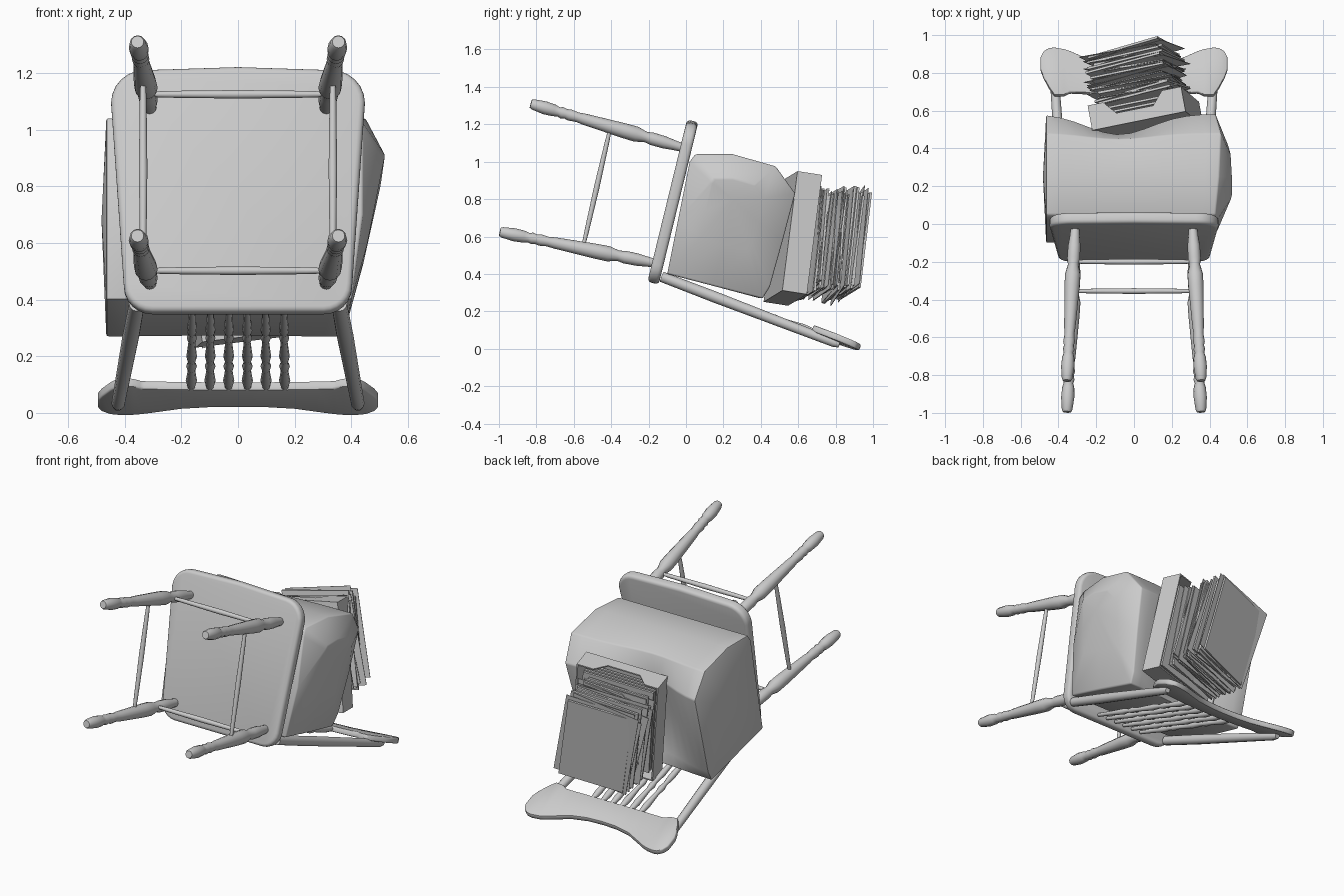
import bpy, bmesh, math, random
from mathutils import Vector, Matrix

if "Cube" in bpy.data.objects:
    bpy.data.objects.remove(bpy.data.objects["Cube"])

random.seed(4)
grey = bpy.data.materials.new("plain_grey")
grey.diffuse_color = (0.6, 0.6, 0.6, 1)
grey.use_nodes = True
grey.node_tree.nodes["Principled BSDF"].inputs["Base Color"].default_value = grey.diffuse_color


def finish(name, bm, angle=35, bevel=0, segs=3):
    bmesh.ops.recalc_face_normals(bm, faces=bm.faces)
    me = bpy.data.meshes.new(name)
    bm.to_mesh(me)
    bm.free()
    ob = bpy.data.objects.new(name, me)
    bpy.context.collection.objects.link(ob)
    me.materials.append(grey)
    bpy.ops.object.select_all(action='DESELECT')
    ob.select_set(True)
    bpy.context.view_layer.objects.active = ob
    if bevel:
        mod = ob.modifiers.new("Bevel", 'BEVEL')
        mod.width, mod.segments, mod.limit_method = bevel, segs, 'ANGLE'
        bpy.ops.object.modifier_apply(modifier=mod.name)
    bpy.ops.object.shade_smooth_by_angle(angle=math.radians(angle))
    return ob


def frame(origin, a, b):
    """Matrix whose local x, y, z are a, b and their normal."""
    a, b = Vector(a).normalized(), Vector(b).normalized()
    n = a.cross(b).normalized()
    b = n.cross(a)
    m = Matrix((a, b, n)).transposed().to_4x4()
    m.translation = Vector(origin)
    return m


def slab(name, m, pts, z0, z1, **kw):
    """Flat outline extruded from z0 to z1 in a local frame."""
    bm = bmesh.new()
    lo = [bm.verts.new(m @ Vector((x, y, z0))) for x, y in pts]
    hi = [bm.verts.new(m @ Vector((x, y, z1))) for x, y in pts]
    bm.faces.new(lo)
    bm.faces.new(hi)
    for i in range(len(pts)):
        j = (i + 1) % len(pts)
        bm.faces.new((lo[i], lo[j], hi[j], hi[i]))
    return finish(name, bm, **kw)


def loft(name, rings, poles=None, **kw):
    """Closed rings joined in order; ends are filled or fanned to poles."""
    bm = bmesh.new()
    vs = [[bm.verts.new(p) for p in r] for r in rings]
    n = len(vs[0])
    for r, s in zip(vs, vs[1:]):
        for i in range(n):
            bm.faces.new((r[i], r[(i + 1) % n], s[(i + 1) % n], s[i]))
    for k, r in enumerate((vs[0], vs[-1])):
        if poles:
            c = bm.verts.new(poles[k])
            for i in range(n):
                bm.faces.new((r[i], r[(i + 1) % n], c))
        else:
            bm.faces.new(r)
    return finish(name, bm, **kw)


def turned(name, p0, p1, profile, sides=12):
    """Lathe-turned rod from p0 to p1; profile holds (fraction, radius)."""
    p0, p1 = Vector(p0), Vector(p1)
    q = (p1 - p0).to_track_quat('Z', 'Y')
    rings = []
    for t, r in profile:
        rings.append([p0.lerp(p1, t) + q @ Vector((r * math.cos(a), r * math.sin(a), 0))
                      for a in (2 * math.pi * i / sides for i in range(sides))])
    return loft(name, rings, angle=40)


# Seat: rounded trapezoid, chair lying on its back
seat_m = frame((0, -0.07, 0.785), (-1, 0, 0), (0, 0.237, 0.971))
outline = []
for cx, cy, r, a0 in ((0.33, 0.317, 0.118, 0), (-0.33, 0.317, 0.118, 90),
                      (-0.303, -0.347, 0.1, 180), (0.303, -0.347, 0.1, 270)):
    for k in range(7):
        a = math.radians(a0 + 15 * k)
        outline.append((cx + r * math.cos(a), cy + r * math.sin(a)))
    if a0 == 0:
        outline.append((0, 0.446))
slab("seat", seat_m, outline, -0.031, 0.031, bevel=0.02, angle=40)

# Legs, from foot to seat
leg_profile = [(0, 0.022), (0.015, 0.028), (0.09, 0.035), (0.15, 0.032), (0.18, 0.025),
               (0.2, 0.031), (0.225, 0.026), (0.25, 0.031), (0.3, 0.026), (0.34, 0.03),
               (0.6, 0.04), (0.68, 0.041), (0.74, 0.028), (0.78, 0.034), (0.86, 0.033),
               (0.93, 0.026), (1, 0.022)]
side_rod = [(0, 0.009), (0.12, 0.012), (0.5, 0.015), (0.88, 0.012), (1, 0.009)]
post_rod = [(0, 0.028), (0.3, 0.03), (0.85, 0.025), (0.97, 0.024), (1, 0.016)]
for s, side in ((-1, "left"), (1, "right")):
    turned("front_leg_" + side, (s * 0.355, -0.83, 1.31), (s * 0.31, 0.0, 1.07), leg_profile)
    turned("back_leg_" + side, (s * 0.355, -0.995, 0.625), (s * 0.31, -0.14, 0.452), leg_profile)
    turned("side_stretcher_" + side, (s * 0.335, -0.405, 1.18), (s * 0.335, -0.55, 0.545), side_rod)
    turned("back_post_" + side, (s * 0.357, -0.13, 0.385), (s * 0.425, 0.82, 0.022), post_rod)
turned("front_stretcher", (-0.32, -0.2, 1.125), (0.32, -0.2, 1.125), side_rod)
turned("back_stretcher", (-0.32, -0.355, 0.502), (0.32, -0.355, 0.502), side_rod)

# Back spindles
spindle = [(0, 0.011), (0.15, 0.014), (0.28, 0.018), (0.33, 0.011), (0.37, 0.018), (0.42, 0.012),
           (0.6, 0.019), (0.68, 0.012), (0.72, 0.019), (0.77, 0.013), (0.9, 0.02), (1, 0.011)]
for i in range(6):
    x = (i - 2.5) * 0.066
    turned("spindle_%d" % (i + 1), (x * 0.98, -0.13, 0.37), (x, 0.71, 0.085), spindle, 10)

# Crest rail: half described as (x, low edge, high edge), then mirrored
half = [(0.0, 0.018, 0.175), (0.1, 0.018, 0.18), (0.2, 0.02, 0.2), (0.28, 0.023, 0.235),
        (0.34, 0.025, 0.262), (0.37, 0.008, 0.272), (0.42, 0.005, 0.28), (0.45, 0.05, 0.277),
        (0.48, 0.11, 0.255), (0.495, 0.155, 0.22)]
rings = []
for x, lo, hi in [(-a, b, c) for a, b, c in half[:0:-1]] + half:
    lift = -0.018 * (1 - (x / 0.5) ** 2)
    ring = []
    for w, h in ((lo, 0), (hi, 0), (hi, 0.034), (lo, 0.034)):
        h += lift - 0.006
        ring.append((x, 0.67 + 0.923 * w + 0.385 * h, 0.108 - 0.385 * w + 0.923 * h))
    rings.append(ring)
loft("crest_rail", rings, bevel=0.008, segs=2, angle=40)

# Sagging sack on the seat: profile (y, z, right-hand x, dent depth)
sack = [(-0.10, 0.40, 0.40, 0), (0.15, 0.335, 0.39, 0), (0.41, 0.268, 0.37, 0.02),
        (0.45, 0.33, 0.38, 0.08), (0.52, 0.58, 0.41, 0.14), (0.585, 0.83, 0.43, 0.11),
        (0.48, 0.975, 0.46, 0.03), (0.25, 1.04, 0.45, 0), (0.05, 1.04, 0.43, 0),
        (0.02, 1.0, 0.44, 0), (-0.04, 0.7, 0.44, 0)]
rings = []
for k in range(13):
    t = k / 12
    ring = []
    for y, z, xr, dent in sack:
        x = -0.465 + t * (xr + 0.465)
        d = dent * math.exp(-((x + 0.08) / 0.24) ** 2)
        ring.append((x, y - d, z + 0.15 * d))
    rings.append(ring)
# bulging right side
rings.append([(0.465 + 0.1 * (z - 0.5), 0.25 + 0.5 * (y - 0.25), 0.78 + 0.5 * (z - 0.78))
              for y, z, xr, dent in sack])
loft("sack", rings, [(-0.482, 0.25, 0.68), (0.503, 0.25, 0.8)], angle=42, bevel=0.008, segs=2)

# Open file box resting in the dent
spin = Matrix.Rotation(math.radians(-7), 4, 'Z')
box_m = frame((0.07, 0.525, 0.597), (-0.98, -0.18, 0), (0, 0.15, 0.97)) @ spin
W, H, D, T = 0.25, 0.325, 0.115, 0.008


def rect(x0, x1, y0, y1):
    return [(x0, y0), (x1, y0), (x1, y1), (x0, y1)]


slab("box_base", box_m, rect(-W, W, -H, H), -0.02, -0.02 + T)
for s, side in ((-1, "left"), (1, "right")):
    slab("box_wall_" + side, box_m, rect(s * W - T / 2, s * W + T / 2, -H, H), -0.02, D)
slab("box_wall_lower", box_m, rect(-W, W, -H, -H + T), -0.02, D)
wall_m = box_m @ Matrix.Translation((0, H, 0)) @ Matrix.Rotation(math.radians(90), 4, 'X')
slab("box_wall_notched", wall_m, [(-W, -0.02), (W, -0.02), (W, D), (0.17, D), (0.11, 0.045),
                                  (-0.09, 0.045), (-0.15, D), (-W, D)], 0, T)
for i in range(4):
    z = 0.01 + 0.025 * i
    slab("boxed_file_%d" % (i + 1), box_m, rect(-0.22, 0.22, -0.29, 0.27), z, z + 0.012)

# Untidy stack of folders and papers
for i in range(26):
    t = i / 25
    clump = 0.05 * math.sin(i * 1.3)
    yaw = random.uniform(-0.07, 0.07)
    m = frame((0.045 - 0.055 * t + random.uniform(-0.02, 0.02), 0.655 + 0.25 * t,
               0.565 - 0.015 * t + random.uniform(-0.015, 0.015)),
              (-0.98, -0.19 + yaw, 0), (0, 0.14 + random.uniform(-0.04, 0.04), 0.97))
    m = m @ Matrix.Rotation(math.radians(-8 - 5 * t) + clump + random.uniform(-0.05, 0.05), 4, 'Z')
    w, h = random.uniform(0.19, 0.225), random.uniform(0.25, 0.28)
    thick = random.choice((0.003, 0.006, 0.012))
    # folders have a tab along one edge
    pts = rect(-w, w, -h, h)
    if i % 3 == 0:
        pts = [(-w, -h), (w, -h), (w, h - 0.015), (0.05, h - 0.015), (0.03, h), (-w, h)]
    slab("folder_%d" % (i + 1), m, pts, -thick / 2, thick / 2)
